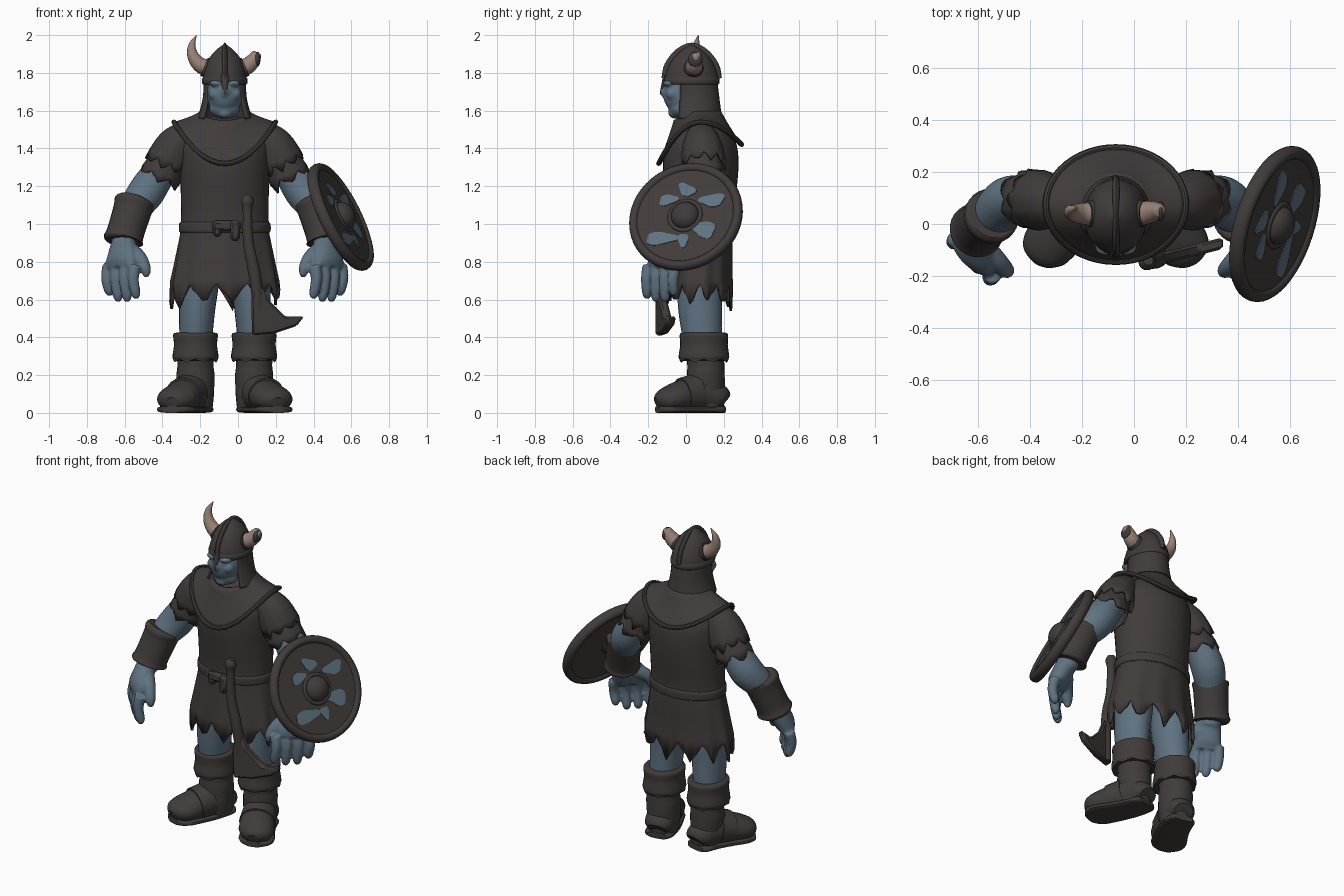
import bpy, bmesh, math, random
from mathutils import Vector, Matrix

random.seed(4)
if "Cube" in bpy.data.objects:
    bpy.data.objects.remove(bpy.data.objects["Cube"])
MID = -0.07  # x of the body's own centre line
UP = (0, 0, 1)


def material(name, rgb):
    mat = bpy.data.materials.new(name)
    mat.use_nodes = True
    mat.diffuse_color = (*rgb, 1)
    bsdf = next(n for n in mat.node_tree.nodes if n.type == 'BSDF_PRINCIPLED')
    bsdf.inputs["Base Color"].default_value = (*rgb, 1)
    return mat


DARK = material("dark leather", (.053, .045, .0425))
SKIN = material("blue skin", (.115, .17, .22))
HORN = material("pale horn", (.31, .22, .18))


def tube(bm, pts, n=24, ref=(0, 1, 0), caps=(True, True), torn=0, tooth=4, power=1, folds=0, closed=False):
    """Loft ellipses (x, y, z, radius[, second radius]) along a smoothed path."""
    P = [Vector(p if len(p) == 5 else (*p, p[3])) for p in pts]
    path = list(P) if closed else []
    if not closed:
        for i in range(len(P) - 1):
            a, b, c, d = P[max(i - 1, 0)], P[i], P[i + 1], P[min(i + 2, len(P) - 1)]
            for t in (0, .25, .5, .75):
                path.append(b + (c - a) * (t / 2) + (a * 2 - b * 5 + c * 4 - d) * (t * t / 2)
                            + (b * 3 - a - c * 3 + d) * (t ** 3 / 2))
        path.append(P[-1])
    rings, last = [], len(path) - 1
    for i, p in enumerate(path):
        nxt = path[(i + 1) % len(path)] if closed else path[min(i + 1, last)]
        prv = path[i - 1] if closed else path[max(i - 1, 0)]
        t = (Vector(nxt[:3]) - Vector(prv[:3])).normalized()
        side = t.cross(Vector(ref)).normalized()
        up, ring = side.cross(t), []
        for j in range(n):
            a = math.tau * j / n
            c, s = [math.copysign(abs(f) ** power, f) for f in (math.cos(a), math.sin(a))]
            f = 1 + folds * math.sin(a * 11) * i / last
            v = Vector(p[:3]) + (side * c * max(p[3], .001) + up * s * max(p[4], .001)) * f
            if i == last and torn:
                v += t * torn * (1 - abs(2 * (j % tooth) / tooth - 1)) * random.uniform(.5, 1)
            ring.append(bm.verts.new(v))
        rings.append(ring)
    skin(bm, rings + rings[:1] if closed else rings)
    for ring, cap in zip((rings[0], rings[-1]), caps):
        if cap and not closed:
            bm.faces.new(ring)


def skin(bm, rings):
    for r, q in zip(rings, rings[1:]):
        for j in range(len(r)):
            bm.faces.new((r[j], r[j - 1], q[j - 1], q[j]))


def ball(bm, loc, size):
    bmesh.ops.create_uvsphere(bm, u_segments=24, v_segments=14, radius=1,
                              matrix=Matrix.Translation(loc) @ Matrix.Diagonal((*size, 1)))


def make(name, bm, mat=DARK, thick=0, fuse=0, bevel=0, matrix=Matrix()):
    bmesh.ops.recalc_face_normals(bm, faces=bm.faces)
    mesh = bpy.data.meshes.new(name)
    bm.to_mesh(mesh)
    bm.free()
    mesh.materials.append(mat)
    ob = bpy.data.objects.new(name, mesh)
    bpy.context.collection.objects.link(ob)
    ob.matrix_world = matrix
    bpy.ops.object.select_all(action='DESELECT')
    bpy.context.view_layer.objects.active = ob
    ob.select_set(True)
    bpy.ops.object.shade_smooth_by_angle(angle=math.radians(42))
    if thick:
        ob.modifiers.new("thickness", 'SOLIDIFY').thickness = thick
    if bevel:
        ob.modifiers.new("soft edges", 'BEVEL').width = bevel
    if fuse:
        re = ob.modifiers.new("fuse", 'REMESH')
        re.mode, re.voxel_size, re.use_smooth_shade = 'VOXEL', fuse, True
        ob.modifiers.new("relax", 'SMOOTH').iterations = 3


def part(name, pts, mat=DARK, thick=0, matrix=Matrix(), **kw):
    bm = bmesh.new()
    tube(bm, pts, **kw)
    make(name, bm, mat, thick, matrix=matrix)


def column(*rows):  # rows of y, z, half width, half depth on the body's centre line
    return [(MID, *row) for row in rows]


def loop(x, y, z, rx, ry, w, h):  # level ellipse path with cord size w by h
    angles = [math.tau * j / 48 for j in range(48)]
    return [(x + rx * math.cos(a), y + ry * math.sin(a), z, w, h) for a in angles]


# Tunic, belt and torn skirt
part("tunic", column((.08, .95, .236, .168), (.08, 1.05, .232, .17), (.08, 1.2, .234, .19), (.078, 1.32, .24, .2),
                     (.08, 1.42, .24, .187), (.075, 1.5, .2, .135), (.06, 1.55, .1, .08)), n=40)
part("belt", column((.08, .955, .236, .17), (.08, .965, .243, .174), (.08, 1, .242, .174), (.08, 1.01, .232, .168)), n=40)
part("skirt", column((.08, .98, .23, .165), (.08, .9, .245, .168), (.075, .78, .268, .172), (.072, .68, .288, .178)),
     n=66, tooth=6, caps=(True, False), torn=.14, folds=.03, thick=.015)
bm = bmesh.new()
for loc, size in (((-.06, -.105, .99), (.15, .04, .055)), ((-.015, -.12, .965), (.05, .05, .11)),
                  ((-.11, -.1, .965), (.045, .045, .06))):
    bmesh.ops.create_cube(bm, size=1, matrix=Matrix.Translation(loc) @ Matrix.Diagonal((*size, 1)))
make("belt_buckle", bm, bevel=.014)

# Draped collar, high over the shoulders and low at chest and back
bm, rows = bmesh.new(), []
for i in range(8):
    t, row = i / 7, []
    for j in range(48):
        c, s = math.cos(math.tau * j / 48), math.sin(math.tau * j / 48)
        top = 1.6 + .05 * min(s, 0)
        edge = 1.54 - (.22 if s < 0 else .12) * s * s
        rx, ry = .13 + .14 * t ** 1.3, (.11 if s < 0 else .14) * (1 - t) + .22 * t
        row.append(bm.verts.new((MID + rx * c, .045 + .03 * t + ry * s, top + (edge - top) * t ** .9)))
    rows.append(row)
skin(bm, rows)
rim = [(*v.co, .013) for v in rows[-1]]
make("collar_cape", bm, thick=.015)
part("collar_rim", rim, n=8, ref=UP, closed=True)

# Hood with an open front
bm = bmesh.new()
tube(bm, column((.04, 1.77, .111, .123), (.045, 1.68, .115, .13), (.045, 1.62, .127, .138), (.045, 1.56, .145, .145)),
     n=40, caps=(False, False))
bmesh.ops.delete(bm, geom=[f for f in bm.faces if f.calc_center_median().y < -.035], context='FACES')
make("hood", bm, thick=.014)

# Head
bm = bmesh.new()
ball(bm, (MID, .003, 1.69), (.097, .125, .125))
ball(bm, (MID, -.025, 1.612), (.083, .066, .055))
ball(bm, (MID, -.055, 1.588), (.042, .04, .03))
ball(bm, (MID, -.085, 1.638), (.042, .022, .01))
ball(bm, (MID, -.115, 1.7), (.02, .022, .03))
for side in (-1, 1):
    ball(bm, (MID + side * .04, -.087, 1.745), (.042, .035, .018))
    ball(bm, (MID + side * .052, -.07, 1.688), (.036, .036, .034))
make("head", bm, SKIN, fuse=.008)

# Helmet
part("helmet_dome", column((.03, 1.745, .117, .144), (.03, 1.8, .112, .136), (.03, 1.87, .087, .103),
                           (.03, 1.92, .047, .054), (.03, 1.95, .008, .008)), n=40)
part("helmet_brim", loop(MID, .03, 1.757, .115, .142, .006, .018), n=8, ref=UP, closed=True)
part("helmet_ridge", column((-.112, 1.77, .018, .014), (-.097, 1.84, .018, .014), (-.042, 1.91, .018, .014),
                            (.03, 1.942, .018, .01), (.102, 1.91, .018, .014), (.157, 1.84, .018, .014),
                            (.172, 1.77, .018, .014)), n=10, ref=(1, 0, 0))
part("nose_guard", column((-.112, 1.79, .02, .01), (-.118, 1.75, .018, .01), (-.126, 1.71, .012, .01),
                          (-.132, 1.685, .004, .005)), n=12)
part("right_horn", [(-.16, .04, 1.825, .045), (-.205, .04, 1.845, .04), (-.24, .045, 1.895, .03),
                    (-.243, .055, 1.95, .018), (-.22, .065, 1.999, .002)], HORN)
part("left_horn", [(.02, .04, 1.825, .045), (.055, .045, 1.84, .044), (.082, .05, 1.87, .037), (.098, .053, 1.9, .026),
                   (.102, .053, 1.908, .016)], HORN)
bm = bmesh.new()
ball(bm, (.102, .049, 1.872), (.017, .039, .04))
make("left_horn_broken_end", bm)
for name, x, d in (("right", -.15, -1), ("left", .01, 1)):
    part(name + "_horn_collar", [(x, .04, 1.82, .054), (x + d * .03, .04, 1.833, .051)], n=20)


# Limbs, written for the right side and reflected for the left
def limbs(name, flip):
    def m(*pts):
        return [(2 * MID - p[0] if flip else p[0], *p[1:]) for p in pts]

    # Bare arm and hand fused into one skin
    bm = bmesh.new()
    tube(bm, m((-.35, .09, 1.38, .085), (-.42, .095, 1.27, .09), (-.485, .085, 1.17, .098), (-.545, .035, 1.08, .085),
               (-.597, -.015, .95, .066), (-.605, -.045, .88, .06)))
    tube(bm, m((-.6, -.03, .93, .06), (-.61, -.07, .87, .085, .06), (-.618, -.11, .81, .105, .058),
               (-.622, -.125, .765, .105, .04)), ref=(-1 if flip else 1, 1, 0))
    for k, drop in ((-.1, .155), (-.034, .185), (.034, .185), (.1, .17)):
        x, y, z = -.615 + .7 * k, -.127 - .7 * k, .78
        tube(bm, m((x, y, z, .034), (x - .01, y - .012, z - .07, .03), (x + .004, y - .008, z - drop + .02, .026),
                   (x + .014, y, z - drop, .012)), n=12)
    tube(bm, m((-.57, -.1, .86, .045), (-.52, -.15, .82, .038), (-.49, -.18, .76, .03), (-.485, -.185, .72, .014)), n=12)
    make(name + "_arm", bm, SKIN, fuse=.008)
    part(name + "_bracer", m((-.545, .035, 1.125, .09), (-.548, .032, 1.115, .107), (-.56, .022, 1.07, .102),
                             (-.597, -.015, .95, .099), (-.607, -.025, .915, .107), (-.609, -.028, .905, .09)), n=28)
    part(name + "_sleeve_upper", m((-.26, .08, 1.49, .07), (-.325, .085, 1.42, .103), (-.37, .093, 1.335, .117)),
         n=36, caps=(True, False), torn=.06, folds=.02, thick=.012)
    part(name + "_sleeve_lower", m((-.3, .085, 1.43, .085), (-.38, .092, 1.31, .102), (-.405, .095, 1.265, .111)),
         n=36, tooth=6, caps=(True, False), torn=.07, folds=.02, thick=.012)
    # Leg and boot
    part(name + "_leg", m((-.19, .08, .95, .11), (-.205, .075, .7, .105, .12), (-.217, .075, .54, .095, .115),
                          (-.225, .09, .36, .085, .1)), SKIN)
    part(name + "_boot_cuff", m((-.225, .095, .425, .1, .11), (-.225, .095, .415, .118, .128), (-.225, .095, .36, .114, .126),
                                (-.225, .095, .3, .122, .134), (-.225, .095, .285, .118, .13)), n=32, torn=.02)
    part(name + "_boot_shaft", m((-.225, .1, .33, .1), (-.225, .105, .25, .096, .098), (-.225, .105, .2, .1, .1),
                                 (-.222, .105, .1, .095, .1), (-.22, .11, .02, .085, .09)))
    foot = [(-.205, .2, .06, .06, .05), (-.212, .17, .08, .085, .075), (-.24, .08, .1, .094, .1), (-.285, -.01, .09, .1, .088),
            (-.326, -.08, .075, .104, .072), (-.342, -.125, .062, .085, .058), (-.35, -.15, .05, .045, .035)]
    part(name + "_boot_foot", m(*foot), ref=UP)
    part(name + "_boot_sole", m(*[(x, y, .018, r, .018) for x, y, z, r, h in foot]), ref=UP, power=.6)
    part(name + "_boot_band", m((-.25, .06, .105, .1, .105), (-.29, -.02, .092, .106, .094)), ref=UP, n=28)


limbs("right", False)
limbs("left", True)

# Axe hanging head down from the belt
part("axe_handle", [(.055, -.14, 1.15, .02), (.05, -.145, 1.12, .034), (.05, -.145, 1.07, .025), (.055, -.145, .9, .028),
                    (.085, -.14, .75, .032), (.103, -.13, .6, .03), (.1, -.125, .42, .026)], n=14)
bm = bmesh.new()
outline = [(.1, .73), (.16, .6), (.25, .51), (.35, .51), (.31, .46), (.19, .42), (.075, .41), (.07, .6)]
face = bm.faces.new([bm.verts.new((x, -.165 + .25 * (x - .07), z)) for x, z in outline])
new = bmesh.ops.extrude_face_region(bm, geom=[face])["geom"]
bmesh.ops.translate(bm, verts=[v for v in new if isinstance(v, bmesh.types.BMVert)], vec=(0, .045, 0))
make("axe_blade", bm, bevel=.01)

# Round shield, tilted outward
normal = Vector((.86, -.275, .43)).normalized()
vert = (Vector(UP) - normal * normal.z).normalized()
frame = Matrix((vert.cross(normal), vert, normal)).transposed().to_4x4()
frame.translation = (.543, 0, 1.037)
bm = bmesh.new()
bmesh.ops.create_cone(bm, cap_ends=True, segments=56, radius1=.288, radius2=.288, depth=.036)
make("shield_board", bm, matrix=frame)
part("shield_rim", loop(0, 0, 0, .286, .286, .026, .032), n=12, ref=UP, closed=True, matrix=frame)
part("shield_boss_ring", loop(0, 0, .018, .084, .084, .012, .01), n=10, ref=UP, closed=True, matrix=frame)
bm = bmesh.new()
ball(bm, (0, 0, .018), (.076, .076, .058))
make("shield_boss", bm, matrix=frame)

# Painted patches on the shield face: place, half sizes and turn
bm = bmesh.new()
for u, v, ru, rv, turn in ((-.01, .15, .052, .032, -.5), (.14, .09, .07, .036, .1), (.115, -.08, .07, .045, -.35),
                           (.01, -.145, .028, .04, .2), (-.115, -.135, .088, .036, .05), (-.105, .09, .052, .03, .2)):
    for p in bmesh.ops.create_cone(bm, cap_ends=True, segments=28, radius1=1, radius2=1, depth=.008)["verts"]:
        wob = 1 + .16 * math.sin(3 * math.atan2(p.co.y, p.co.x) + u * 40)
        x, y = p.co.x * ru * wob, p.co.y * rv * wob
        p.co = (u + x * math.cos(turn) - y * math.sin(turn), v + x * math.sin(turn) + y * math.cos(turn), p.co.z + .018)
make("shield_paint", bm, SKIN, matrix=frame)
